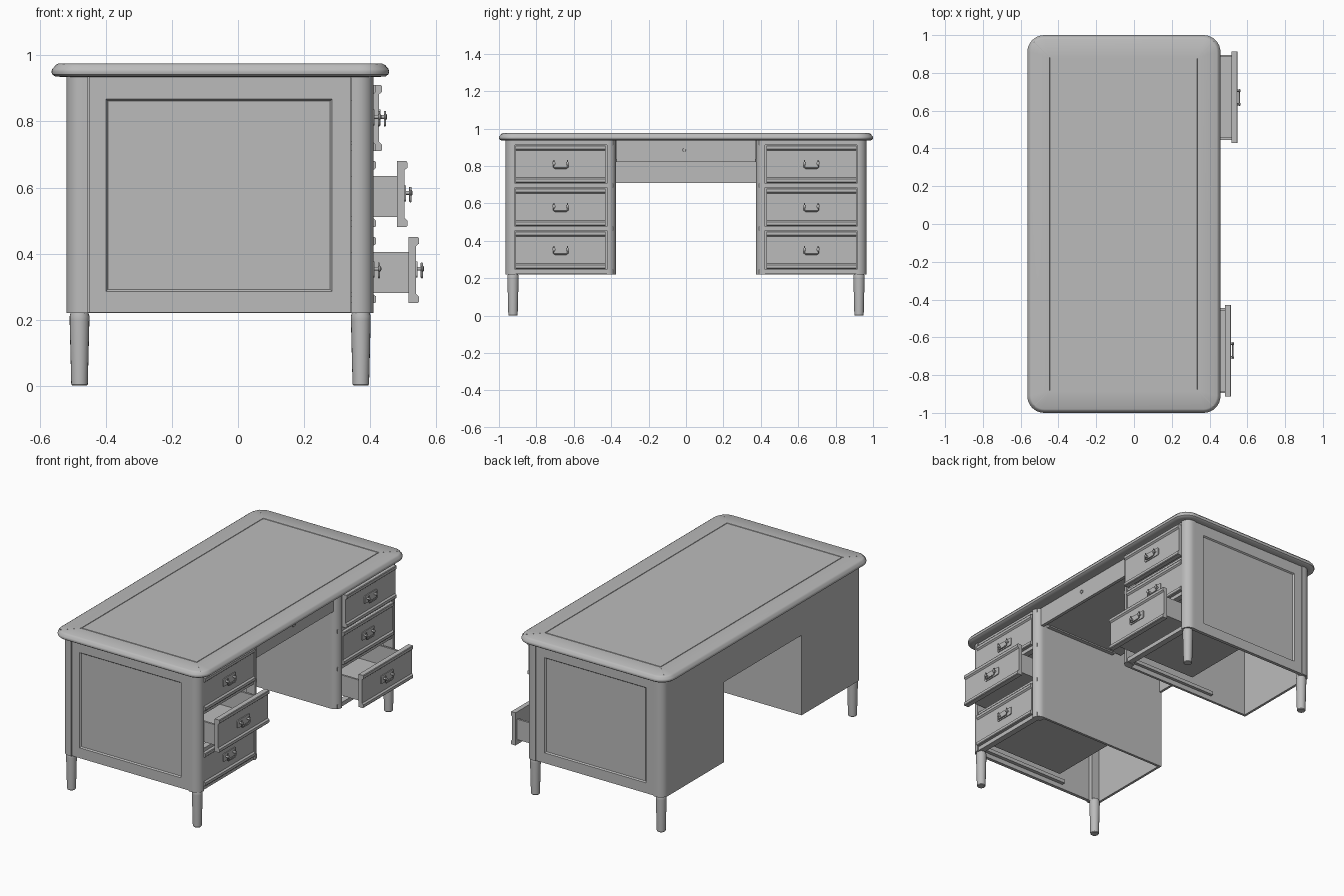
import bpy, bmesh, math
from mathutils import Vector

cube = bpy.data.objects.get("Cube")
if cube:
    bpy.data.objects.remove(cube)

grey = bpy.data.materials.new("plain_grey")
grey.use_nodes = True
grey.diffuse_color = (0.5, 0.5, 0.5, 1)
grey.node_tree.nodes["Principled BSDF"].inputs["Base Color"].default_value = (0.5, 0.5, 0.5, 1)


def add_object(name, data):
    data.materials.append(grey)
    obj = bpy.data.objects.new(name, data)
    bpy.context.collection.objects.link(obj)
    return obj


def loft(name, rings, smooth=True):
    """Closed solid skinned through equal-length rings of points."""
    bm = bmesh.new()
    loops = [[bm.verts.new(p) for p in ring] for ring in rings]
    n = len(loops[0])
    for a, b in zip(loops, loops[1:]):
        for i in range(n):
            j = (i + 1) % n
            bm.faces.new((a[i], a[j], b[j], b[i]))
    bm.faces.new(loops[0][::-1])
    bm.faces.new(loops[-1])
    bmesh.ops.recalc_face_normals(bm, faces=bm.faces)
    mesh = bpy.data.meshes.new(name)
    bm.to_mesh(mesh)
    bm.free()
    obj = add_object(name, mesh)
    if smooth:
        bpy.ops.object.select_all(action='DESELECT')
        obj.select_set(True)
        bpy.context.view_layer.objects.active = obj
        bpy.ops.object.shade_smooth_by_angle(angle=math.radians(35))
    return obj


def rect(x0, x1, y0, y1, z):
    return [(x0, y0, z), (x1, y0, z), (x1, y1, z), (x0, y1, z)]


def box(name, x0, x1, y0, y1, z0, z1):
    return loft(name, [rect(x0, x1, y0, y1, z0), rect(x0, x1, y0, y1, z1)], False)


def circle(x, y, z, r, n=20):
    return [(x + r * math.cos(2 * math.pi * i / n), y + r * math.sin(2 * math.pi * i / n), z)
            for i in range(n)]


def round_rect(x0, x1, y0, y1, z, r, steps=8):
    pts = []
    corners = [(x1 - r, y1 - r), (x0 + r, y1 - r), (x0 + r, y0 + r), (x1 - r, y0 + r)]
    for k, (cx, cy) in enumerate(corners):
        for i in range(steps + 1):
            a = math.pi / 2 * (k + i / steps)
            pts.append((cx + r * math.cos(a), cy + r * math.sin(a), z))
    return pts


def top_ring(inset, z):
    return round_rect(-0.565 + inset, 0.458 - inset, inset - 1, 1 - inset, z,
                      max(0.09 - inset, 0.002))


def post(name, x, y, dx, dy, w, d, r):
    """Vertical post whose outer corner (x, y), facing (dx, dy), is rounded."""
    pts = [(x - dx * w, y), (x - dx * w, y - dy * d), (x, y - dy * d)]
    for i in range(9):
        a = math.pi / 2 * i / 8
        pts.append((x - dx * r * (1 - math.cos(a)), y - dy * r * (1 - math.sin(a))))
    loft(name, [[(px, py, z) for px, py in pts] for z in (0.22, 0.937)])


# Table top: rounded edge, then a fine groove around the writing surface
loft("table_top", [top_ring(i, z) for i, z in (
    (0.03, 0.935), (0.01, 0.937), (0.002, 0.943), (0, 0.951), (0.002, 0.959), (0.009, 0.966),
    (0.011, 0.97), (0.02, 0.975), (0.118, 0.975), (0.119, 0.972), (0.123, 0.972), (0.124, 0.975))])
for sx, x in ((-1, -0.565), (1, 0.458)):
    for sy in (-1, 1):
        a = Vector((x - sx * 0.035, sy * 0.965, 0))
        b = Vector((x - sx * 0.118, sy * 0.882, 0))
        side = Vector((sx, -sy, 0)).normalized() * 0.0012
        base = [a - side, a + side, b + side, b - side]
        loft("mitre_joint", [[p + Vector((0, 0, z)) for p in base] for z in (0.974, 0.9755)], False)


def handle(x, y, z):
    """Backplate, two studs and a hanging bail."""
    plate = round_rect(-0.024, 0.024, -0.061, 0.061, 0, 0.008, 4)
    loft("handle_plate", [[(x + h, y + q, z + p) for p, q, _ in plate] for h in (0, 0.005)])
    for s in (-1, 1):
        stud = [(0, 0.006), (0.016, 0.006), (0.018, 0.009), (0.022, 0.009), (0.025, 0.004)]
        loft("handle_stud", [[(x + h, p, q) for p, q, _ in circle(y + s * 0.036, z + 0.002, 0, r, 12)]
                             for h, r in stud])
    curve = bpy.data.curves.new("handle_bail", 'CURVE')
    curve.dimensions = '3D'
    curve.bevel_depth = 0.0035
    curve.bevel_resolution = 2
    curve.use_fill_caps = True
    path = curve.splines.new('POLY')
    shape = [(-0.036, 0.02), (-0.038, -0.018), (-0.03, -0.024), (0.03, -0.024), (0.038, -0.018), (0.036, 0.02)]
    path.points.add(len(shape) - 1)
    for point, (py, pz) in zip(path.points, shape):
        point.co = (x + 0.018, y + py, z + pz, 1)
    add_object("handle_bail", curve)


def drawer(s, front, z):
    """Drawer with raised front rails; front is the x of its foremost face."""
    y0, y1 = sorted((s * 0.43, s * 0.912))
    back, face = front - 0.032, front - 0.009
    prof = [(back, 0), (front - 0.003, 0), (front, 0.004), (front, 0.02), (face, 0.028),
            (face, 0.172), (front, 0.18), (front, 0.196), (front - 0.003, 0.2), (back, 0.2)]
    loft("drawer_front", [[(px, y, z + pz) for px, pz in prof] for y in (y0, y1)], False)
    a, b, r = y0 + 0.016, y1 - 0.016, back - 0.58
    box("drawer_bottom", r, back, a, b, z + 0.03, z + 0.04)
    box("drawer_back", r, r + 0.012, a, b, z + 0.03, z + 0.155)
    for e in (a, b - 0.012):
        box("drawer_side", r, back, e, e + 0.012, z + 0.03, z + 0.155)
    handle(face, s * 0.67, z + 0.102)


# Front x of each drawer, bottom to top, for the two pedestals
drawer_fronts = {-1: (0.418, 0.513, 0.418), 1: (0.548, 0.418, 0.436)}

for s in (-1, 1):
    # Rounded corner posts and tapered legs
    post("front_outer_post", 0.41, s * 0.965, 1, s, 0.066, 0.05, 0.048)
    post("back_outer_post", -0.52, s * 0.965, -1, s, 0.066, 0.05, 0.048)
    post("front_inner_post", 0.41, s * 0.375, 1, -s, 0.06, 0.047, 0.044)
    for x in (-0.48, 0.372):
        loft("leg", [circle(x, s * 0.925, z, r) for z, r in (
            (0, 0.022), (0.004, 0.025), (0.2, 0.03), (0.21, 0.03), (0.224, 0.026))])

    # Outer side with recessed panel
    def upright(x0, x1, z0, z1, y):
        return [(x0, s * y, z0), (x1, s * y, z0), (x1, s * y, z1), (x0, s * y, z1)]
    loft("side_panel", [
        upright(-0.452, 0.342, 0.222, 0.936, 0.94), upright(-0.452, 0.342, 0.222, 0.936, 0.96),
        upright(-0.4, 0.285, 0.285, 0.868, 0.96), upright(-0.394, 0.279, 0.291, 0.862, 0.952)], False)

    # Inner side, back and front rails; the underside stays open
    y0, y1 = sorted((s * 0.375, s * 0.39))
    box("inner_side", -0.52, 0.352, y0, y1, 0.22, 0.936)
    y0, y1 = sorted((s * 0.389, s * 0.916))
    box("pedestal_back", -0.52, -0.505, y0, y1, 0.22, 0.936)
    for z0, z1 in ((0.222, 0.247), (0.454, 0.476), (0.684, 0.706), (0.913, 0.936)):
        box("drawer_rail", 0.365, 0.402, y0, y1, z0, z1)
    for k, front in enumerate(drawer_fronts[s]):
        z = 0.25 + 0.23 * k
        drawer(s, front, z)
        for e in (s * 0.397, s * 0.93):
            box("drawer_runner", -0.25, 0.365, e - 0.012, e + 0.012, z, z + 0.022)

# Kneehole: shallow middle drawer, its runners and the back panel
box("middle_drawer_front", 0.365, 0.385, -0.372, 0.372, 0.82, 0.936)
box("middle_drawer_bottom", -0.2, 0.366, -0.355, 0.355, 0.83, 0.84)
for s in (-1, 1):
    box("middle_runner", -0.15, 0.34, s * 0.362 - 0.012, s * 0.362 + 0.012, 0.822, 0.838)
box("kneehole_back_panel", -0.52, -0.505, -0.376, 0.376, 0.71, 0.936)
loft("keyhole", [[(h, p, q) for p, q, _ in circle(-0.01, 0.885, 0, r)]
                 for h, r in ((0.38, 0.013), (0.389, 0.013), (0.389, 0.009), (0.386, 0.008))])
